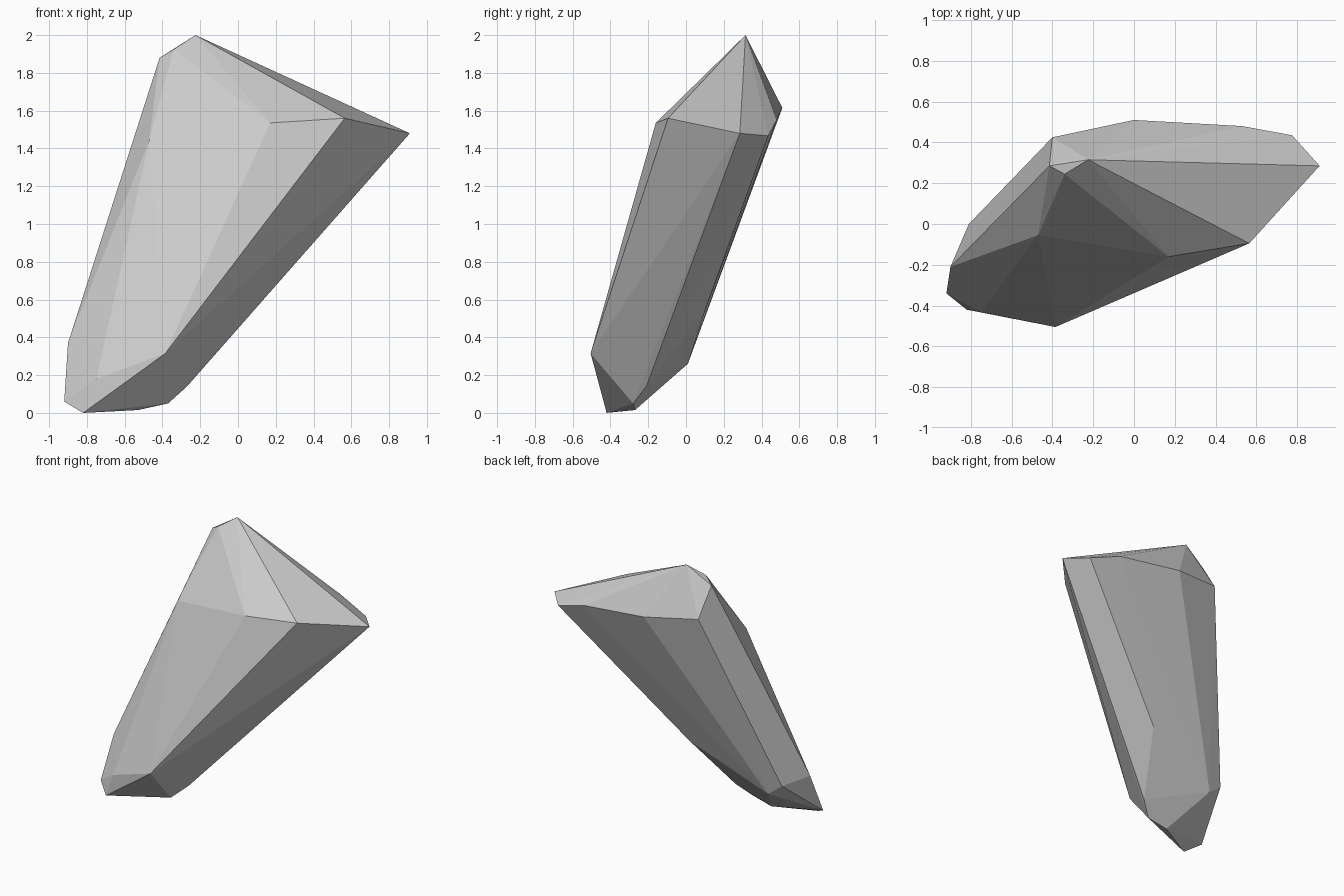
import bpy
import bmesh

if "Cube" in bpy.data.objects:
    bpy.data.objects.remove(bpy.data.objects["Cube"])

# Corner rings of the slanted shard: base, shoulder, peak
base = [(-.82, -.42, 0), (-.53, -.27, .015), (-.92, -.34, .06), (-.37, -.28, .05),
        (-.27, -.21, .14), (-.75, -.433, .18), (-.385, -.505, .315),
        (-.7, .01, .26), (-.81, 0, .345), (-.9, -.21, .37), (-.1, .1, .54)]
shoulder = [(-.47, -.055, 1.44), (.17, -.16, 1.535), (.565, -.095, 1.56),
            (.62, .05, 1.54), (.91, .285, 1.48), (.775, .435, 1.467),
            (.53, .48, 1.55), (0, .51, 1.615), (-.4, .425, 1.67)]
peak = [(-.415, .285, 1.88), (-.34, .245, 1.925), (-.225, .315, 2)]

# Wrap the corners in a faceted convex skin
bm = bmesh.new()
for p in base + shoulder + peak:
    bm.verts.new(p)
hull = bmesh.ops.convex_hull(bm, input=bm.verts)
loose = [v for v in bm.verts if not v.link_faces]
bmesh.ops.delete(bm, geom=loose, context='VERTS')
bmesh.ops.recalc_face_normals(bm, faces=bm.faces)

mesh = bpy.data.meshes.new("rock_shard")
bm.to_mesh(mesh)
bm.free()
rock = bpy.data.objects.new("rock_shard", mesh)
bpy.context.collection.objects.link(rock)
